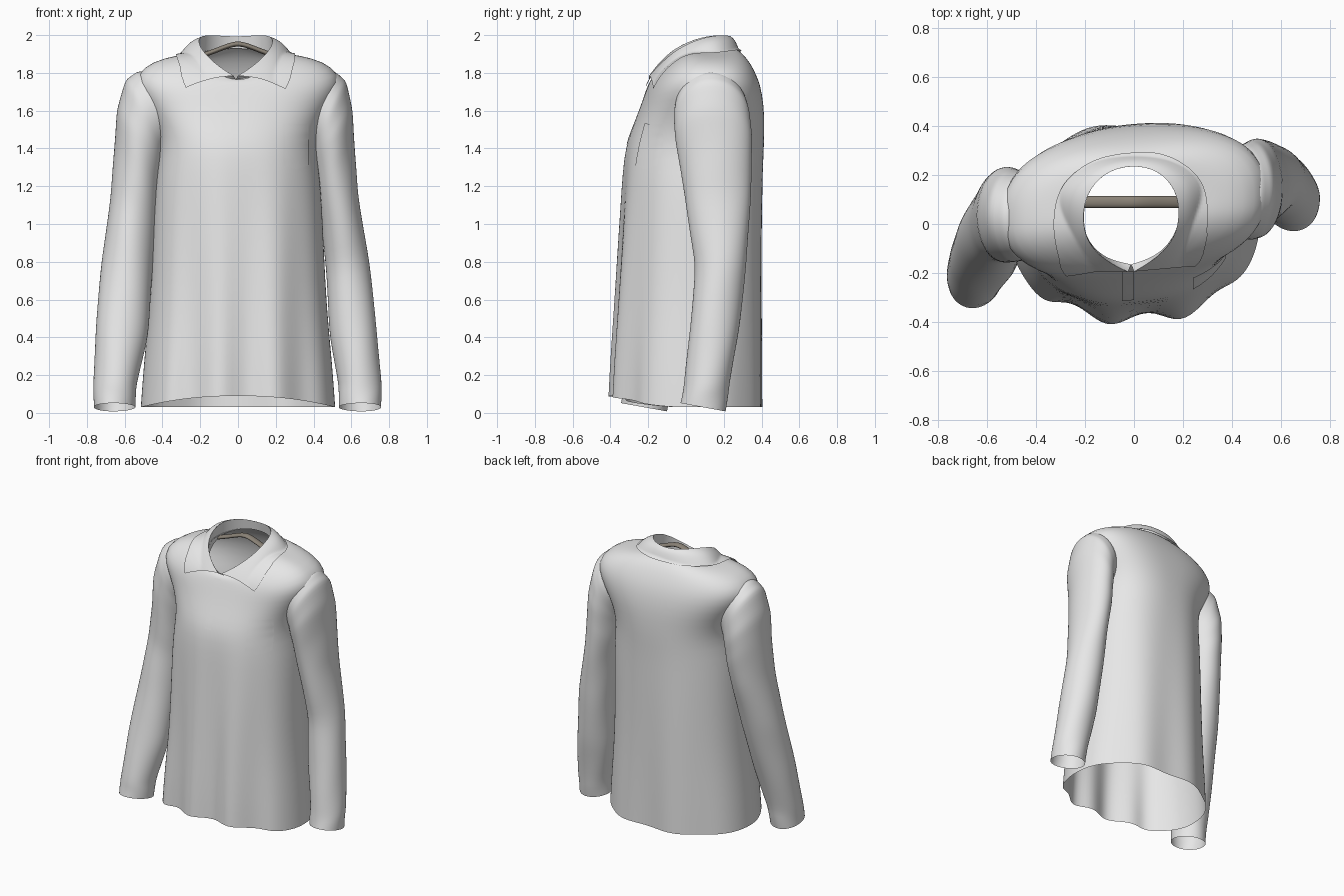
import bpy, bmesh, math

if "Cube" in bpy.data.objects:
    bpy.data.objects.remove(bpy.data.objects["Cube"])

SEG = 64


def skew(z):
    """Turn of the shirt: shoulders are twisted more than the hem."""
    return .02 + .07 * min(1, max(0, (z - .7) / .8))


def material(name, rgb):
    m = bpy.data.materials.new(name)
    m.diffuse_color = (*rgb, 1)
    m.use_nodes = True
    m.node_tree.nodes["Principled BSDF"].inputs["Base Color"].default_value = m.diffuse_color
    return m


cloth = material("grey_cloth", (0.8, 0.8, 0.8))
wood = material("brown_grey_wood", (0.25, 0.22, 0.18))


def make(name, rows, mat, closed=True, flip=False, drop=None, levels=1):
    """Loft a surface through rows of points, optionally dropping some faces."""
    bm = bmesh.new()
    vs = [[bm.verts.new(p) for p in r] for r in rows]
    n = len(rows[0])
    for a, b in zip(vs, vs[1:]):
        for i in range(n if closed else n - 1):
            j = (i + 1) % n
            f = bm.faces.new((a[i], a[j], b[j], b[i]))
            if flip:
                f.normal_flip()
            f.smooth = True
    if drop:
        bad = [f for f in bm.faces if drop(f.calc_center_median())]
        bmesh.ops.delete(bm, geom=bad, context='FACES')
    me = bpy.data.meshes.new(name)
    bm.to_mesh(me)
    bm.free()
    me.materials.append(mat)
    ob = bpy.data.objects.new(name, me)
    bpy.context.collection.objects.link(ob)
    if levels:
        s = ob.modifiers.new("smooth", 'SUBSURF')
        s.levels = s.render_levels = levels
        s.boundary_smooth = 'PRESERVE_CORNERS'
    return ob


def spow(v, e):
    return math.copysign(abs(v) ** e, v)


# Shirt body: half width, side z, front y, front z, back y, back z, roundness
BODY = [
    (.515, .03, -.39, .09, .405, .03, .92),
    (.50, .25, -.385, .27, .405, .25, .92),
    (.47, .55, -.37, .55, .405, .55, .92),
    (.455, .85, -.355, .85, .405, .85, .9),
    (.445, 1.1, -.34, 1.1, .405, 1.1, .88),
    (.43, 1.28, -.33, 1.28, .405, 1.28, .86),
    (.41, 1.41, -.315, 1.41, .41, 1.41, .84),
    (.435, 1.52, -.28, 1.50, .41, 1.53, .82),
    (.49, 1.62, -.24, 1.60, .405, 1.63, .80),
    (.545, 1.72, -.215, 1.67, .385, 1.74, .78),
    (.535, 1.795, -.20, 1.71, .35, 1.82, .78),
    (.455, 1.86, -.19, 1.735, .315, 1.88, .82),
    (.32, 1.895, -.18, 1.755, .28, 1.915, .88),
    (.205, 1.905, -.165, 1.765, .255, 1.935, .95),
]


def body_ring(hw, zs, yf, zf, yb, zb, e):
    pts = []
    cy, hy = (yf + yb) / 2, (yb - yf) / 2
    for i in range(SEG):
        t = 2 * math.pi * i / SEG
        c, s = math.cos(t), math.sin(t)
        x, y = hw * spow(c, e), cy + hy * spow(s, e)
        z = zs + ((zb if s > 0 else zf) - zs) * s * s
        # hanging folds, deepest at the hem
        fade = max(0, 1 - zs / 1.45) * min(1, abs(s) * 1.2) ** 2
        if s < 0:
            y -= .03 * fade * math.cos((x - .2) * 2 * math.pi / .3)
        else:
            y += .015 * fade * math.cos((x - .25) * 2 * math.pi / .42)
        pts.append((x, y + skew(zs) * x, z))
    return pts


def armhole(p):
    return (abs(p.x) > .46 and 1.53 < p.z < 1.72
            and .0 < p.y - skew(p.z) * p.x < .2)


body = make("shirt_body", [body_ring(*r) for r in BODY], cloth, drop=armhole)

# Sleeves: outer x, outer z, inner x, inner z, front y, back y
RIGHT = [
    (.45, 1.80, .35, 1.46, -.05, .30), (.52, 1.805, .37, 1.42, -.06, .325),
    (.573, 1.755, .385, 1.38, -.065, .34), (.608, 1.6, .395, 1.32, -.06, .35),
    (.618, 1.4, .41, 1.2, -.03, .35), (.637, 1.15, .44, 1.02, .0, .34),
    (.695, .8, .465, .76, .05, .32), (.735, .45, .485, .42, .02, .28),
    (.76, .15, .53, .15, -.01, .23), (.76, .03, .535, .03, -.03, .21)]
LEFT = [
    (.45, 1.80, .35, 1.46, -.14, .19), (.53, 1.81, .37, 1.42, -.15, .21),
    (.595, 1.765, .385, 1.38, -.155, .225), (.643, 1.6, .395, 1.32, -.16, .235),
    (.655, 1.4, .41, 1.22, -.155, .225), (.675, 1.15, .43, 1.02, -.155, .18),
    (.722, .8, .45, .76, -.2, .1), (.755, .45, .475, .42, -.27, .0),
    (.765, .15, .535, .15, -.33, -.08), (.765, .03, .545, .03, -.345, -.10)]


def sleeve_rows(rings, side):
    rows, n = [], 32
    fine = []
    for a, b in zip(rings, rings[1:]):
        fine += [[p + (q - p) * k / 3 for p, q in zip(a, b)] for k in range(3)]
    fine.append(rings[-1])
    for k, (xo, zo, xi, zi, yf, yb) in enumerate(fine):
        row = []
        w = k / (len(fine) - 1)
        for i in range(n):
            t = 2 * math.pi * i / n
            # soft diagonal wrinkles on the lower arm
            r = 1 + .018 * w * math.sin(3 * t + k * 1.1)
            c, s = math.cos(t) * r, math.sin(t) * r
            x = (xo + xi) / 2 + (xo - xi) / 2 * c
            y = (yf + yb) / 2 + (yb - yf) / 2 * s
            z = (zo + zi) / 2 + (zo - zi) / 2 * c - .022 * s * w ** 8
            row.append((side * x, y, z))
        rows.append(row)
    return rows


make("right_sleeve", sleeve_rows(RIGHT, 1), cloth, flip=True)
make("left_sleeve", sleeve_rows(LEFT, -1), cloth)

# Collar: neck seam, fold line and outer edge, from the back to the front point
COLLAR = [
    ((0, .25, 1.93), (0, .245, 1.99), (0, .29, 1.91)),
    ((.11, .23, 1.925), (.115, .215, 2.0), (.17, .275, 1.905)),
    ((.195, .14, 1.90), (.185, .13, 1.998), (.30, .17, 1.915)),
    ((.205, .03, 1.865), (.20, .03, 1.97), (.312, .05, 1.87)),
    ((.175, -.07, 1.81), (.18, -.07, 1.918), (.295, -.08, 1.79)),
    ((.10, -.14, 1.78), (.10, -.15, 1.84), (.275, -.16, 1.735)),
    ((.0, -.165, 1.765), (.012, -.195, 1.785), (.262, -.185, 1.715))]


def collar_col(col, side):
    seam, fold, edge = col
    mid = [f * .5 + e * .5 for f, e in zip(fold, edge)]
    mid[2] += .025
    pts = [seam, fold, fold, mid, edge]
    return [(side * x - .012, y + .05 * side * x, z) for x, y, z in pts]


cols = [collar_col(c, -1) for c in COLLAR[:0:-1]] + [collar_col(c, 1) for c in COLLAR]
make("collar_stand", [c[:2] for c in cols], cloth, closed=False, levels=2)
leaf = make("collar_leaf", [c[2:] for c in cols], cloth, closed=False, levels=3)
rest = leaf.modifiers.new("rest_on_shoulders", 'SHRINKWRAP')
rest.target = body
rest.wrap_method = 'NEAREST_SURFACEPOINT'
rest.wrap_mode = 'OUTSIDE'
rest.offset = .01


# Placket and chest pocket: thin plates laid over the chest
def plate(name, x0, x1, z0, z1, gap, point=0):
    rows = []
    for j in range(17):
        z = z0 + (z1 - z0) * j / 16
        rows.append([(x0 + (x1 - x0) * i / 12, -1,
                      z - point * (1 - abs(i - 6) / 6) * (1 - j / 16))
                     for i in range(13)])
    ob = make(name, rows, cloth, closed=False, levels=0)
    w = ob.modifiers.new("lay", 'SHRINKWRAP')
    w.target = body
    w.wrap_method = 'PROJECT'
    w.wrap_mode = 'ABOVE_SURFACE'
    w.use_project_y = True
    w.use_project_z = False
    w.use_positive_direction = True
    w.offset = gap


plate("button_placket", -.05, .0, 1.42, 1.74, .005)
plate("chest_pocket", .24, .37, 1.31, 1.53, .004, .02)

# Hanger: arched bar running inside both shoulders
bar = []
for k in range(25):
    x = -.42 + .84 * k / 24
    z = 1.955 - .36 * abs(x) ** 1.05 * (1 - math.exp(-(x / .07) ** 2) * .5)
    bar.append([(x, .09 + .025 * math.cos(a), z + .014 * math.sin(a))
                for a in (2 * math.pi * i / 12 for i in range(12))])
make("hanger_bar", bar, wood)
